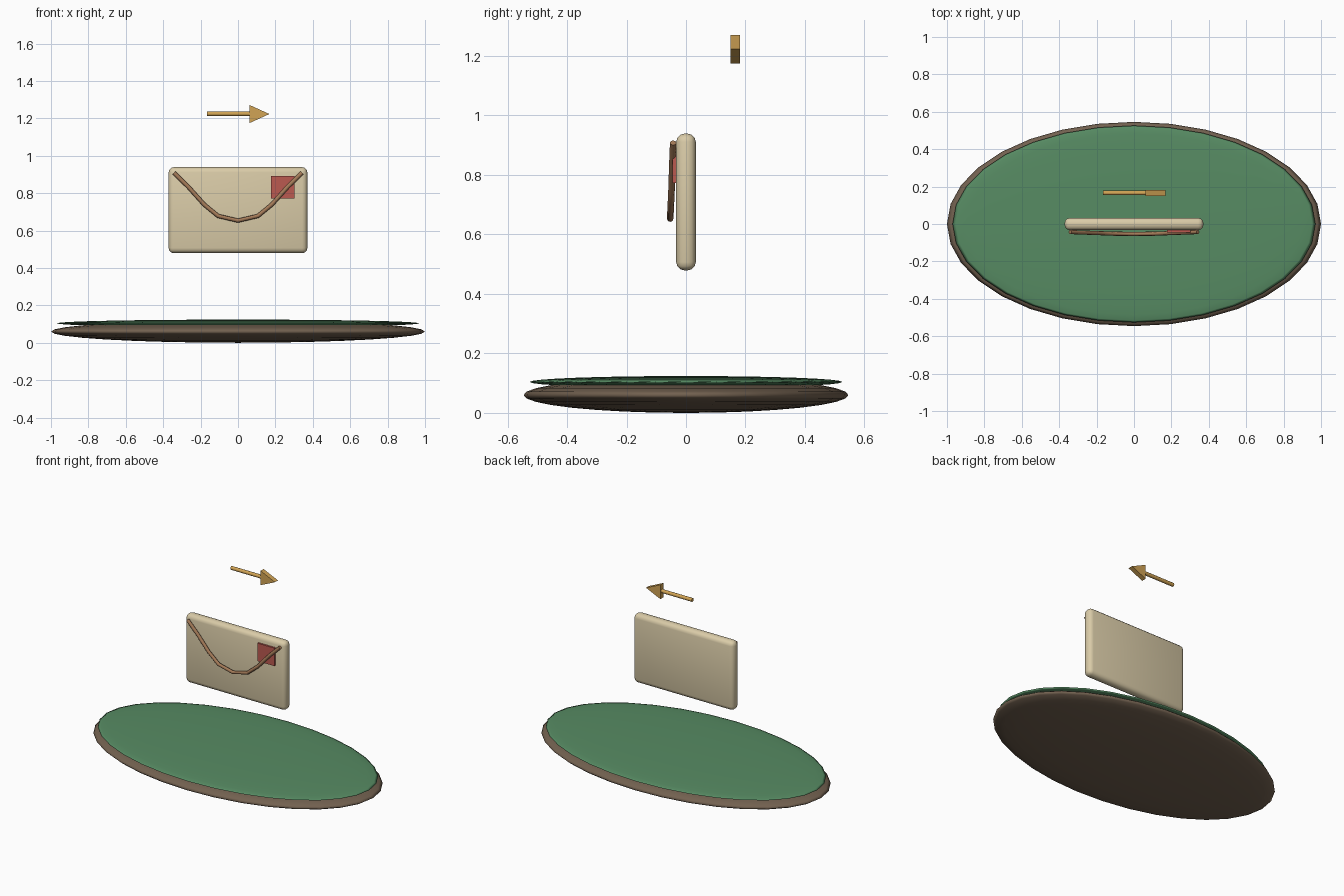
import bpy, bmesh, math

if "Cube" in bpy.data.objects:
    bpy.data.objects.remove(bpy.data.objects["Cube"])


def finish(obj, name, color, smooth=True):
    obj.name = name
    mat = bpy.data.materials.new(name + "_material")
    mat.diffuse_color = (*color, 1)
    mat.use_nodes = True
    mat.node_tree.nodes["Principled BSDF"].inputs["Base Color"].default_value = mat.diffuse_color
    obj.data.materials.append(mat)
    if smooth and obj.type == 'MESH':
        bpy.ops.object.shade_smooth_by_angle(angle=math.radians(40))
    return obj


def disc(name, z, half, color):
    bpy.ops.mesh.primitive_uv_sphere_add(segments=32, ring_count=16, radius=1, location=(0, 0, z))
    obj = bpy.context.object
    obj.scale = half
    bpy.ops.object.transform_apply(location=False, rotation=False, scale=True)
    bpy.ops.object.shade_smooth()
    return finish(obj, name, color, False)


def box(name, center, size, color, bevel=0):
    bpy.ops.mesh.primitive_cube_add(size=1, location=center)
    obj = bpy.context.object
    obj.scale = size
    bpy.ops.object.transform_apply(location=False, rotation=False, scale=True)
    if bevel:
        mod = obj.modifiers.new("rounded_edges", 'BEVEL')
        mod.width = bevel
        mod.segments = 3
        bpy.ops.object.modifier_apply(modifier=mod.name)
    return finish(obj, name, color, bool(bevel))


GOLD = (0.64, 0.37, 0.09)

# Base: two flattened lens discs
disc("ground_disc", 0.06, (1.0, 0.546, 0.06), (0.17, 0.12, 0.08))
disc("grass_disc", 0.104, (0.97, 0.526, 0.02), (0.095, 0.26, 0.125))

# Envelope and stamp
box("envelope", (0, 0, 0.709), (0.742, 0.066, 0.46), (0.70, 0.60, 0.39), 0.028)
box("stamp", (0.239, -0.038, 0.832), (0.126, 0.014, 0.12), (0.50, 0.10, 0.08))

# Flap line: round cord hanging between the upper corners
half = [(0.342, -0.043, 0.908), (0.265, -0.046, 0.833), (0.182, -0.049, 0.74),
        (0.107, -0.052, 0.678)]
path = [(-x, y, z) for x, y, z in half] + [(0, -0.053, 0.653)] + half[::-1]
curve = bpy.data.curves.new("flap_line", 'CURVE')
curve.dimensions = '3D'
curve.bevel_depth = 0.011
curve.bevel_resolution = 2
curve.use_fill_caps = True
spline = curve.splines.new('POLY')
spline.points.add(len(path) - 1)
for point, co in zip(spline.points, path):
    point.co = (*co, 1)
flap = bpy.data.objects.new("flap_line", curve)
bpy.context.collection.objects.link(flap)
finish(flap, "flap_line", (0.38, 0.20, 0.10))

# Arrow shaft
bpy.ops.mesh.primitive_cylinder_add(vertices=12, radius=0.012, depth=0.23,
                                    location=(-0.05, 0.166, 1.224),
                                    rotation=(0, math.pi / 2, 0))
finish(bpy.context.object, "arrow_shaft", GOLD)

# Arrow head: extruded triangle
mesh = bpy.data.meshes.new("arrow_head")
bm = bmesh.new()
face = bm.faces.new([bm.verts.new((x, 0.15, z))
                     for x, z in [(0.062, 1.175), (0.168, 1.223), (0.062, 1.271)]])
ext = bmesh.ops.extrude_face_region(bm, geom=[face], use_keep_orig=True)
bmesh.ops.translate(bm, vec=(0, 0.032, 0),
                    verts=[g for g in ext["geom"] if isinstance(g, bmesh.types.BMVert)])
bmesh.ops.recalc_face_normals(bm, faces=bm.faces)
bm.to_mesh(mesh)
bm.free()
head = bpy.data.objects.new("arrow_head", mesh)
bpy.context.collection.objects.link(head)
finish(head, "arrow_head", GOLD, False)
